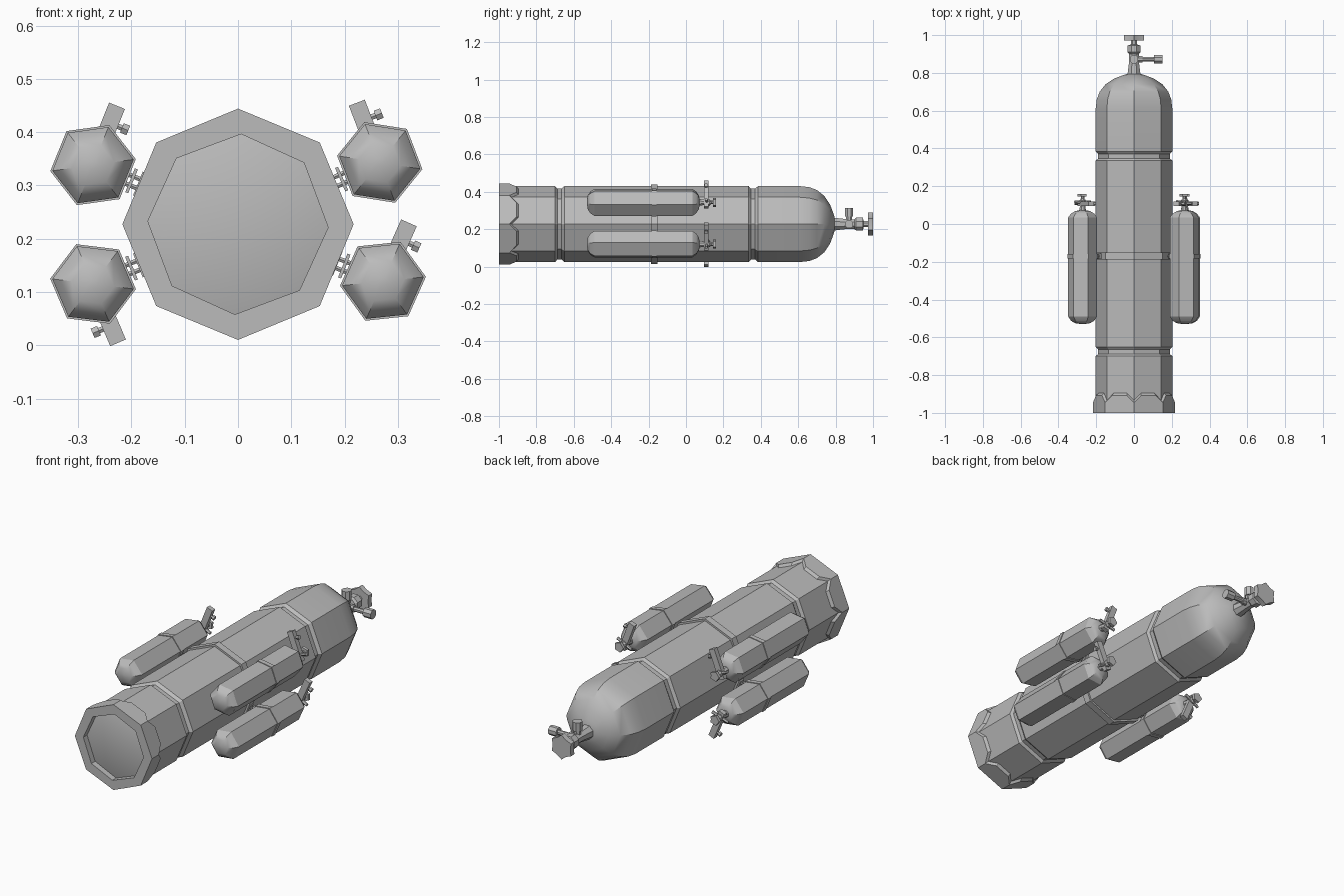
import bpy, bmesh, math
from math import sin, cos, radians, pi
from mathutils import Vector

if "Cube" in bpy.data.objects:
    bpy.data.objects.remove(bpy.data.objects["Cube"], do_unlink=True)

steel = bpy.data.materials.new("steel grey")
steel.use_nodes = True
steel.diffuse_color = (0.5, 0.5, 0.5, 1)
steel.node_tree.nodes["Principled BSDF"].inputs["Base Color"].default_value = (0.5, 0.5, 0.5, 1)

MAIN_Z = 0.227
BAND_Y = -0.17


def loft(name, rings, cap=True, closed=False):
    """Skin a list of point rings; cap the ends or join last ring to first."""
    bm = bmesh.new()
    rows = [[bm.verts.new(p) for p in ring] for ring in rings]
    pairs = list(zip(rows, rows[1:] + rows[:1])) if closed else list(zip(rows, rows[1:]))
    n = len(rows[0])
    for a, b in pairs:
        for i in range(n):
            j = (i + 1) % n
            bm.faces.new((a[i], a[j], b[j], b[i]))
    if cap and not closed:
        bm.faces.new(rows[0])
        bm.faces.new(rows[-1])
    bmesh.ops.recalc_face_normals(bm, faces=bm.faces)
    mesh = bpy.data.meshes.new(name)
    bm.to_mesh(mesh)
    bm.free()
    mesh.materials.append(steel)
    obj = bpy.data.objects.new(name, mesh)
    bpy.context.collection.objects.link(obj)
    bpy.ops.object.select_all(action='DESELECT')
    obj.select_set(True)
    bpy.context.view_layer.objects.active = obj
    bpy.ops.object.shade_smooth_by_angle(angle=radians(28))
    return obj


def ring(y, r, sides, turn, cx=0, cz=MAIN_Z):
    angles = [radians(turn) + 2 * pi * i / sides for i in range(sides)]
    return [Vector((cx + r * cos(a), y, cz + r * sin(a))) for a in angles]


def lathe(name, profile, sides, turn=0, cx=0, cz=MAIN_Z, closed=False):
    return loft(name, [ring(y, r, sides, turn, cx, cz) for y, r in profile], closed=closed)


def rod(name, p, q, r, sides=8, r2=None):
    """Round or square bar from p to q."""
    p, q = Vector(p), Vector(q)
    d = (q - p).normalized()
    u = d.cross(Vector((0, 1, 0)) if abs(d.y) < 0.9 else Vector((0, 0, 1))).normalized()
    v = d.cross(u)
    angles = [2 * pi * (i + 0.5) / sides for i in range(sides)]
    return loft(name, [[c + (u * cos(a) + v * sin(a)) * s for a in angles]
                       for c, s in ((p, r), (q, r2 or r))])


def block(name, p, q, width, depth):
    """Rectangular bar from p to q across y; depth is along y."""
    p, q = Vector(p), Vector(q)
    y = Vector((0, depth / 2, 0))
    w = (q - p).normalized().cross(Vector((0, 1, 0))) * width / 2
    return loft(name, [[c + w + y, c - w + y, c - w - y, c + w - y] for c in (p, q)])


def wheel(name, y0, y1, r, cx, cz, lobes):
    """Scalloped hand wheel."""
    rings = []
    for y in (y0, y1):
        rings.append([Vector((cx + r * k * cos(a), y, cz + r * k * sin(a)))
                      for a, k in ((pi * i / lobes, 1 if i % 2 else 0.8)
                                   for i in range(lobes * 2))])
    return loft(name, rings)


# Main cylinder with two grooves and a rounded shoulder
lathe("main_tank", [
    (-0.97, 0.18), (-0.96, 0.203), (-0.70, 0.203), (-0.688, 0.19), (-0.665, 0.19),
    (-0.65, 0.203), (0.335, 0.203), (0.347, 0.19), (0.37, 0.19), (0.385, 0.203),
    (0.61, 0.203), (0.66, 0.197), (0.70, 0.182), (0.74, 0.150), (0.77, 0.105),
    (0.787, 0.06), (0.795, 0.036)], 8, 90)

# Foot boot, with its rear edge notched at every corner
outer = ring(0, 0.217, 8, 90)


def around(y_corner, y_face, scale, turn=0):
    pts = []
    for i, a in enumerate(outer):
        b = outer[(i + 1) % 8]
        for t, y in ((0, y_corner), (0.25, y_face), (0.75, y_face)):
            p = a.lerp(b, t)
            x, z = p.x * scale, (p.z - MAIN_Z) * scale
            c, s = cos(radians(turn)), sin(radians(turn))
            pts.append(Vector((x * c - z * s, y, MAIN_Z + x * s + z * c)))
    return pts


loft("foot_boot", [around(-0.965, -0.965, 0.78, -2), around(-1, -1, 0.78, -2),
                   around(-1, -1, 1), around(-0.945, -0.907, 1),
                   around(-0.932, -0.895, 0.93)], cap=False)

# Band around the middle of the main cylinder
lathe("main_band", [(BAND_Y - 0.018, 0.2), (BAND_Y - 0.018, 0.213),
                    (BAND_Y + 0.018, 0.213), (BAND_Y + 0.018, 0.2)], 8, 90, closed=True)

# Main valve with side outlet, upper outlet and hand wheel
lathe("main_valve_neck", [(0.785, 0.038), (0.86, 0.028), (0.90, 0.028), (0.91, 0.038),
                          (0.945, 0.038), (0.95, 0.018), (0.98, 0.018)], 8, 22.5)
wheel("main_hand_wheel", 0.972, 1.0, 0.062, 0, MAIN_Z, 6)
hub = Vector((0, 0.872, MAIN_Z))
for name, axis, reach in (("side_outlet", Vector((1, 0, 0)), 0.15),
                          ("upper_outlet", Vector((0, 0, 1)), 0.085)):
    rod(name + "_stem", hub, hub + axis * (reach - 0.02), 0.012)
    rod(name + "_cap", hub + axis * (reach - 0.045), hub + axis * reach, 0.024)
    rod(name + "_collar", hub + axis * 0.02, hub + axis * 0.045, 0.018)

# Four small cylinders: name, centre x, centre z, valve lever angle
for side, cx, cz, turn in (("upper_right", -0.272, 0.338, 68),
                           ("upper_left", 0.266, 0.343, 111),
                           ("lower_left", 0.272, 0.120, 66),
                           ("lower_right", -0.272, 0.115, -67)):
    a = radians(turn)
    u, v = Vector((cos(a), 0, sin(a))), Vector((sin(a), 0, -cos(a)))

    def at(along, across, y):
        return Vector((cx, y, cz)) + u * along + v * across

    lathe("small_tank_" + side, [
        (-0.53, 0.008), (-0.525, 0.04), (-0.512, 0.062), (-0.49, 0.077), (0.035, 0.077),
        (0.055, 0.062), (0.068, 0.04), (0.073, 0.018)], 6, turn, cx, cz)
    lathe("small_band_" + side, [(BAND_Y - 0.012, 0.075), (BAND_Y - 0.012, 0.081),
                                 (BAND_Y + 0.012, 0.081), (BAND_Y + 0.012, 0.075)],
          6, turn, cx, cz, closed=True)

    # Valve with lever, side knob and hand wheel
    lathe("small_neck_" + side, [(0.065, 0.02), (0.09, 0.016), (0.125, 0.018),
                                 (0.135, 0.01), (0.15, 0.01)], 8, turn, cx, cz)
    block("lever_" + side, at(-0.03, 0, 0.108), at(0.12, 0, 0.108), 0.032, 0.024)
    rod("lever_stem_" + side, at(0.085, 0, 0.108), at(0.085, 0.03, 0.108), 0.006, 6)
    rod("lever_knob_" + side, at(0.085, 0.024, 0.108), at(0.085, 0.037, 0.108), 0.011, 6)
    rod("cross_pin_" + side, at(0, -0.045, 0.118), at(0, 0.045, 0.108), 0.008, 6)
    wheel("small_wheel_" + side, 0.145, 0.16, 0.026, cx, cz, 5)

    # Twin-pin bracket back to the main cylinder
    inward = (Vector((0, BAND_Y, MAIN_Z)) - Vector((cx, BAND_Y, cz))).normalized()
    across = inward.cross(Vector((0, 1, 0)))
    mid = Vector((cx, BAND_Y, cz)) + inward * 0.086
    for k in (-1, 1):
        off = across * 0.009 * k
        rod("bracket_pin_" + side, mid - inward * 0.025 + off, mid + inward * 0.03 + off, 0.005, 6)
        plate = mid + inward * 0.008 * k
        block("bracket_plate_" + side, plate - across * 0.024, plate + across * 0.024, 0.006, 0.03)
